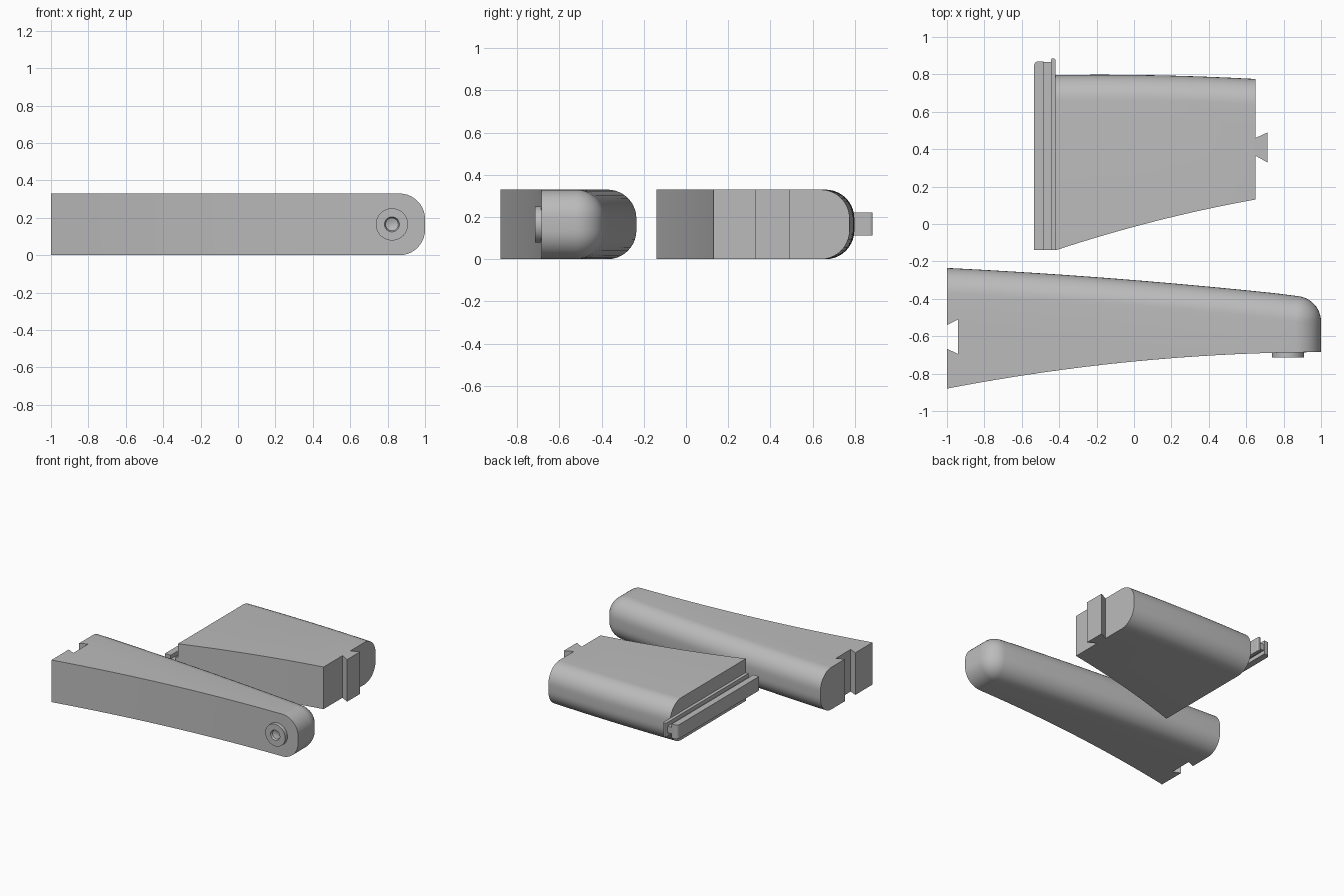
import bpy, bmesh, math
from mathutils import Vector

if "Cube" in bpy.data.objects:
    bpy.data.objects.remove(bpy.data.objects["Cube"], do_unlink=True)

HEIGHT = 0.33
ROUND = 0.137

grey = bpy.data.materials.new("plain grey")
grey.use_nodes = True
grey.diffuse_color = (0.5, 0.5, 0.5, 1)
grey.node_tree.nodes["Principled BSDF"].inputs["Base Color"].default_value = (0.5, 0.5, 0.5, 1)


def loft(name, rings):
    """Skin equal-length rings of points and cap both ends."""
    bm = bmesh.new()
    vs = [[bm.verts.new(p) for p in ring] for ring in rings]
    n = len(vs[0])
    for a, b in zip(vs, vs[1:]):
        for i in range(n):
            j = (i + 1) % n
            bm.faces.new((a[i], a[j], b[j], b[i]))
    bm.faces.new(vs[0][::-1])
    bm.faces.new(vs[-1])
    bmesh.ops.remove_doubles(bm, verts=bm.verts, dist=0.0002)
    bmesh.ops.recalc_face_normals(bm, faces=bm.faces)
    mesh = bpy.data.meshes.new(name)
    bm.to_mesh(mesh)
    bm.free()
    mesh.materials.append(grey)
    obj = bpy.data.objects.new(name, mesh)
    bpy.context.collection.objects.link(obj)
    bpy.ops.object.select_all(action='DESELECT')
    obj.select_set(True)
    bpy.context.view_layer.objects.active = obj
    bpy.ops.object.shade_smooth_by_angle(angle=math.radians(30))
    return obj


def prism(name, outline, z0, z1):
    return loft(name, [[(x, y, z) for x, y in outline] for z in (z0, z1)])


def curve(f, x0, x1, steps=16):
    xs = [x0 + (x1 - x0) * i / steps for i in range(steps + 1)]
    return [(x, f(x)) for x in xs]


def rounded_layers(outline, steps=10):
    """Stack an outline, drawing its rounded sides in near top and bottom."""
    half = []
    for i in range(steps + 1):
        t = math.pi / 2 * i / steps
        half.append((ROUND * (1 - math.sin(t)), ROUND * (1 - math.cos(t))))
    layers = half + [(d, HEIGHT - z) for d, z in reversed(half)]
    return [[(x, y, z) for x, y in outline(d)] for d, z in layers]


# Long arm: curved sides, ball-rounded end, dovetail slot
def arm_outline(d):
    front = curve(lambda x: -0.735 + 0.0975 * x - 0.0475 * x * x, -1, 1 - d)
    r = ROUND - d
    cx, cy = 1 - ROUND, -0.385 - ROUND
    corner = [(cx + r * math.cos(math.radians(a)), cy + r * math.sin(math.radians(a)))
              for a in range(0, 85, 7)]
    back = curve(lambda x: -0.3 - 0.081 * x - 0.016 * x * x - d, corner[-1][0], -1)[1:]
    slot = [(-1, -0.54), (-0.94, -0.51), (-0.94, -0.695), (-1, -0.667)]
    return front + corner + back + slot


loft("arm", rounded_layers(arm_outline))


# Wide block: tapered, rounded back edge, dovetail tongue
def block_outline(d):
    front = curve(lambda x: -0.015 + 0.27 * x - 0.07 * x * x, -0.42, 0.65)
    tongue = [(0.65, 0.365), (0.715, 0.328), (0.715, 0.49), (0.65, 0.46)]
    back = curve(lambda x: 0.797 - 0.012 * x - 0.033 * x * x - d, 0.65, -0.42)
    return front + tongue + back


loft("block", rounded_layers(block_outline))

# Side rail: flange, narrow neck and head with a rounded end
LOW, HIGH = 0.112, 0.222
prism("rail_flange", [(-0.445, -0.14), (-0.419, -0.14), (-0.419, 0.875),
                      (-0.425, 0.885), (-0.439, 0.885), (-0.445, 0.875)], LOW, HIGH)
prism("rail_neck", [(-0.486, -0.14), (-0.444, -0.14), (-0.444, 0.865), (-0.486, 0.865)],
      LOW + 0.03, HIGH - 0.03)
head_corner = [(-0.51 + 0.025 * math.cos(math.radians(a)), 0.845 + 0.025 * math.sin(math.radians(a)))
               for a in range(90, 181, 15)]
prism("rail_head", [(-0.535, -0.14), (-0.485, -0.14), (-0.485, 0.87)] + head_corner, LOW, HIGH)

# Round boss with a countersunk recess
profile = [(0.086, -0.68), (0.086, -0.715), (0.04, -0.715), (0.034, -0.7), (0.012, -0.692)]
centre = Vector((0.823, 0, HEIGHT / 2))
loft("boss", [[centre + Vector((r * math.cos(math.tau * i / 48), y, r * math.sin(math.tau * i / 48)))
               for i in range(48)] for r, y in profile])
